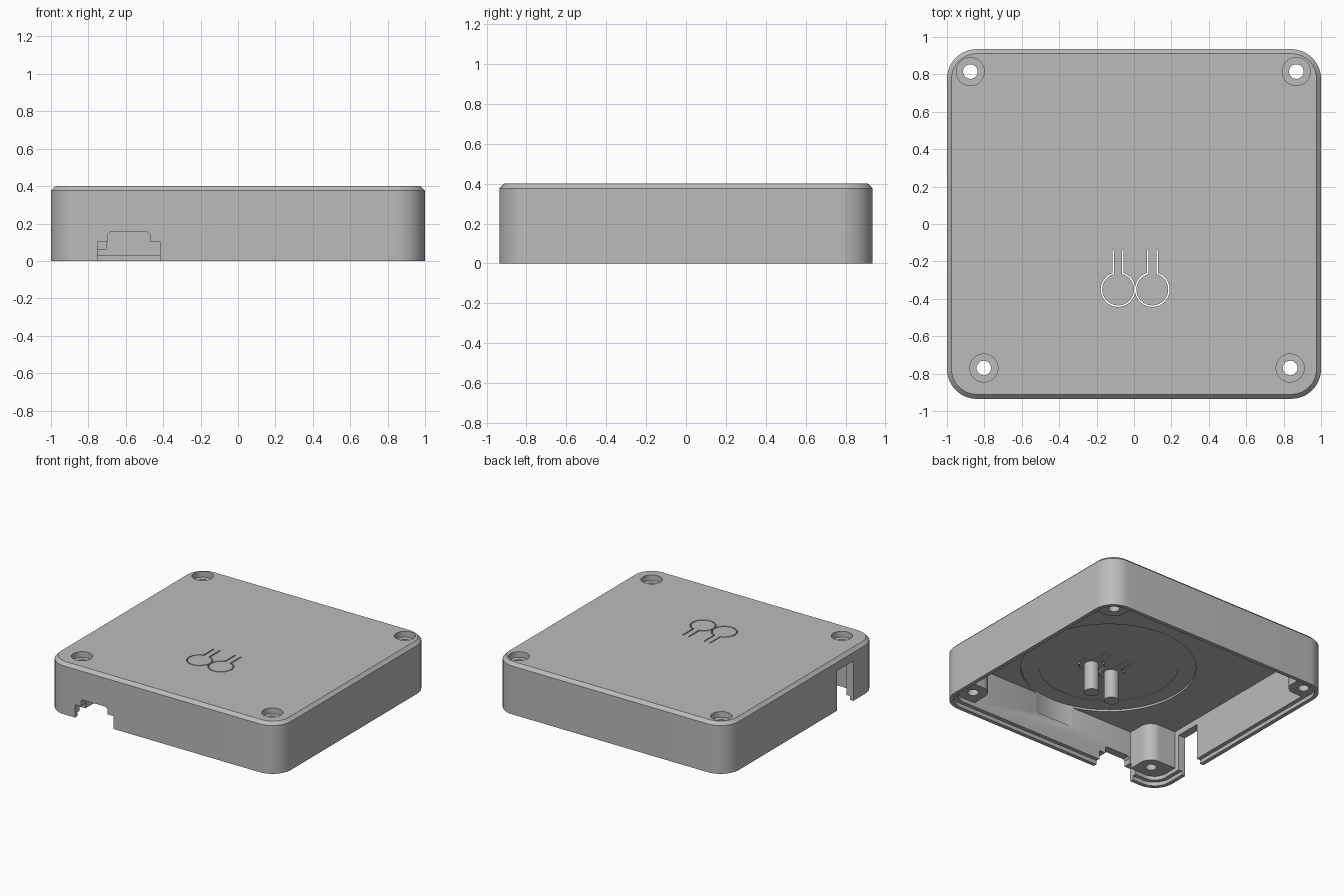
import bpy, bmesh
from math import cos, sin, pi, asin
from mathutils import Vector

cube = bpy.data.objects.get("Cube")
if cube:
    bpy.data.objects.remove(cube, do_unlink=True)

grey = bpy.data.materials.new("plain_grey")
grey.use_nodes = True
grey.diffuse_color = (0.5, 0.5, 0.5, 1)
grey.node_tree.nodes["Principled BSDF"].inputs["Base Color"].default_value = (0.5, 0.5, 0.5, 1)


def loft(name, rings):
    """Solid through matching closed rings of 3D points."""
    bm = bmesh.new()
    loops = [[bm.verts.new(p) for p in ring] for ring in rings]
    for a, b in zip(loops, loops[1:]):
        for i in range(len(a)):
            j = (i + 1) % len(a)
            bm.faces.new((a[i], a[j], b[j], b[i]))
    bm.faces.new(loops[0][::-1])
    bm.faces.new(loops[-1])
    bmesh.ops.recalc_face_normals(bm, faces=bm.faces)
    mesh = bpy.data.meshes.new(name)
    bm.to_mesh(mesh)
    bm.free()
    mesh.materials.append(grey)
    ob = bpy.data.objects.new(name, mesh)
    bpy.context.collection.objects.link(ob)
    return ob


def prism(name, outline, z0, z1):
    return loft(name, [[(x, y, z) for x, y in outline] for z in (z0, z1)])


def rounded(x0, x1, y0, y1, r, steps=12):
    """Rounded rectangle outline."""
    corners = [(x1 - r, y1 - r), (x0 + r, y1 - r), (x0 + r, y0 + r), (x1 - r, y0 + r)]
    return [(cx + r * cos((k + i / steps) * pi / 2), cy + r * sin((k + i / steps) * pi / 2))
            for k, (cx, cy) in enumerate(corners) for i in range(steps + 1)]


def circle(cx, cy, r, n=48):
    return [(cx + r * cos(2 * pi * i / n), cy + r * sin(2 * pi * i / n)) for i in range(n)]


def combine(target, tool, operation="DIFFERENCE"):
    """Apply a boolean and remove the tool."""
    mod = target.modifiers.new("cut", "BOOLEAN")
    mod.operation, mod.solver, mod.object = operation, "EXACT", tool
    bpy.context.view_layer.update()
    graph = bpy.context.evaluated_depsgraph_get()
    mesh = bpy.data.meshes.new_from_object(target.evaluated_get(graph))
    target.modifiers.clear()
    target.data = mesh
    bpy.data.objects.remove(tool, do_unlink=True)


HX, HY, H = 1.0, 0.935, 0.4
CEILING, RECESS = 0.355, 0.37
SCREWS = [(-0.875, 0.815), (0.868, 0.815), (-0.803, -0.77), (0.835, -0.77)]
BUTTONS = [(-0.085, -0.35), (0.098, -0.35)]


def inset(d, r=0.16):
    return rounded(-HX + d, HX - d, -HY + d, HY - d, r - d)


# Outer shell with chamfered top edge
shell = loft("enclosure_cover", [[(x, y, z) for x, y in inset(d)]
                                 for d, z in ((0, 0), (0, H - 0.024), (0.024, H))])

# Hollow interior, leaving a screw pillar in each corner
cavity = prism("cavity", inset(0.06), -0.1, CEILING)
for sx, sy in SCREWS:
    xs = sorted((sx - 0.1 * (1 if sx > 0 else -1), 1.3 if sx > 0 else -1.3))
    ys = sorted((sy - 0.1 * (1 if sy > 0 else -1), 1.3 if sy > 0 else -1.3))
    bottom = 0.03 if sy > 0 else 0.06
    combine(cavity, prism("pillar", rounded(*xs, *ys, 0.09), bottom, 0.6))
combine(shell, cavity)

# Stepped lip around the bottom rim
combine(shell, prism("lip_step", inset(0.03), -0.1, 0.03))

# Shallow round recess in the ceiling, in two steps
combine(shell, prism("recess_outer", circle(0, -0.28, 0.617, 96), 0.2, RECESS))
combine(shell, prism("recess_inner", circle(0, -0.28, 0.494, 96), 0.2, RECESS + 0.004))

# Screw holes with counterbores
for sx, sy in SCREWS:
    combine(shell, prism("screw_hole", circle(sx, sy, 0.039), -0.1, 0.6))
    combine(shell, prism("counterbore", circle(sx, sy, 0.075), H - 0.045, 0.6))

# Front connector opening
front = [(-0.75, -0.1), (-0.75, 0.1), (-0.697, 0.1), (-0.697, 0.14), (-0.682, 0.155),
         (-0.485, 0.155), (-0.47, 0.14), (-0.47, 0.1), (-0.415, 0.1), (-0.415, -0.1)]
combine(shell, loft("front_opening", [[(x, y, z) for x, z in front] for y in (-1.1, -HY + 0.062)]))

# Tall side opening
side = [(-1.1, -0.63), (-0.92, -0.63), (-0.92, -0.43), (-1.1, -0.43)]
combine(shell, prism("side_opening", side, -0.1, 0.31))


def keyhole(cx, cy, r, half, top, n=40):
    """Open path down one side of the tab, round the button and up the other."""
    gap = asin(half / r)
    arc = [pi / 2 + gap + (2 * pi - 2 * gap) * i / n for i in range(n + 1)]
    return ([(cx - half, top)] + [(cx + r * cos(a), cy + r * sin(a)) for a in arc]
            + [(cx + half, top)])


# Flexible button slits and the plungers under them
for cx, cy in BUTTONS:
    slit = keyhole(cx, cy, 0.093, 0.029, -0.137) + keyhole(cx, cy, 0.085, 0.021, -0.137)[::-1]
    combine(shell, prism("button_slit", slit, 0.3, 0.5))
for cx, cy in BUTTONS:
    combine(shell, prism("plunger", circle(cx, cy, 0.053), 0.15, H - 0.01), "UNION")

bpy.ops.object.select_all(action="DESELECT")
shell.select_set(True)
bpy.context.view_layer.objects.active = shell
bpy.ops.object.shade_smooth_by_angle(angle=0.5)
